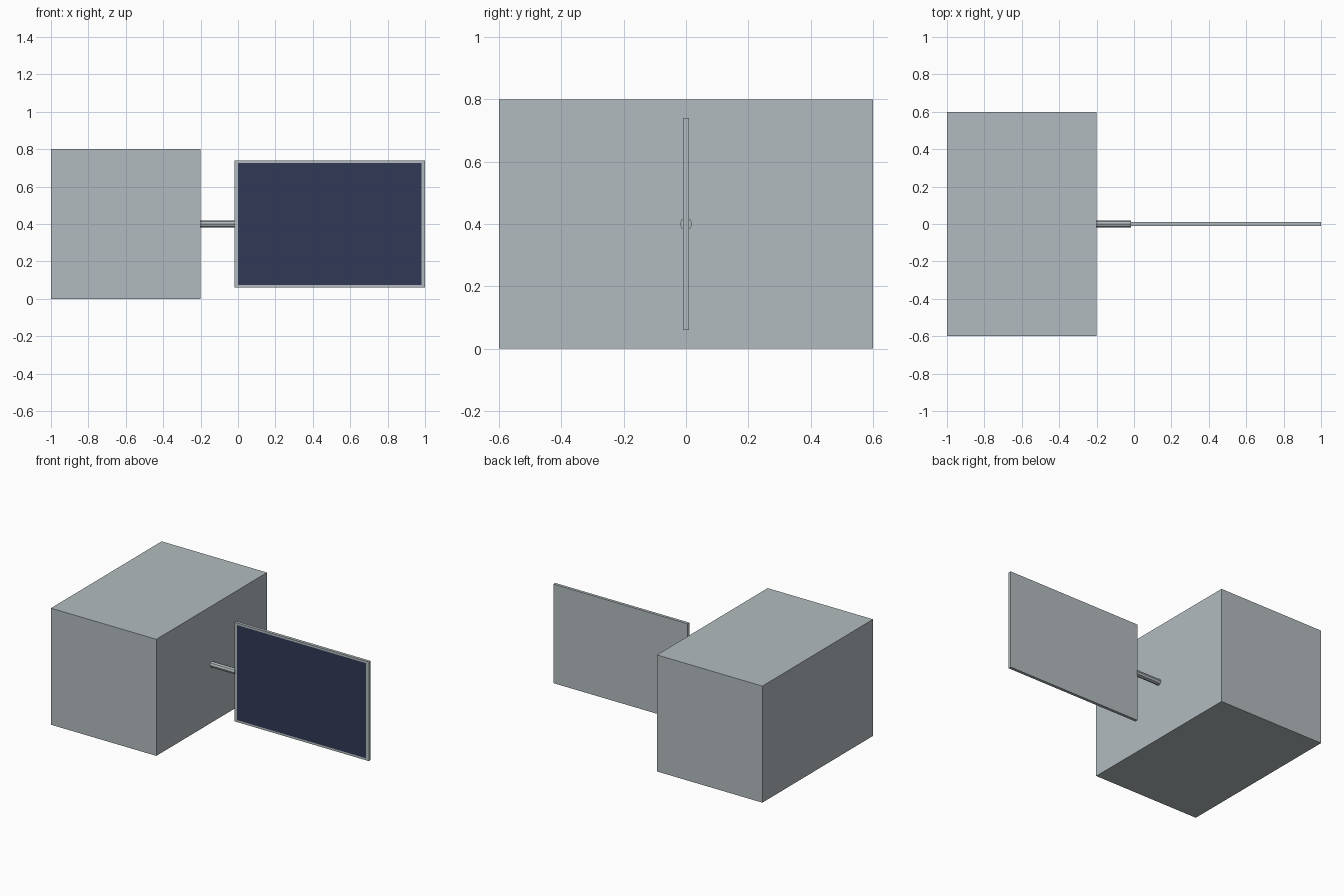
import bpy, bmesh
from math import pi
from mathutils import Matrix, Vector

if "Cube" in bpy.data.objects:
    bpy.data.objects.remove(bpy.data.objects["Cube"], do_unlink=True)


def material(name, rgb):
    mat = bpy.data.materials.new(name)
    mat.use_nodes = True
    mat.diffuse_color = (*rgb, 1)
    mat.node_tree.nodes["Principled BSDF"].inputs["Base Color"].default_value = (*rgb, 1)
    return mat


metal = material("light grey metal", (0.45, 0.50, 0.52))
solar = material("dark blue cells", (0.03, 0.04, 0.09))


def finish(name, bm, *mats):
    mesh = bpy.data.meshes.new(name)
    bm.to_mesh(mesh)
    bm.free()
    for mat in mats:
        mesh.materials.append(mat)
    obj = bpy.data.objects.new(name, mesh)
    bpy.context.collection.objects.link(obj)
    return obj


def box(low, high):
    low, high = Vector(low), Vector(high)
    bm = bmesh.new()
    bmesh.ops.create_cube(bm, size=1, matrix=Matrix.Translation((low + high) / 2)
                          @ Matrix.Diagonal((*(high - low), 1)))
    return bm


# Main body
finish("body", box((-1, -0.6, 0), (-0.2, 0.6, 0.8)), metal)

# Eight-sided arm joining body and panel
bm = bmesh.new()
bmesh.ops.create_cone(bm, cap_ends=True, segments=8, radius1=0.02, radius2=0.02, depth=0.19,
                      matrix=Matrix.Translation((-0.11, 0, 0.4)) @ Matrix.Rotation(pi / 2, 4, "Y"))
finish("panel_arm", bm, metal)

# Panel with a flush inset of cells on its front face
bm = box((-0.02, -0.01, 0.06), (1, 0.01, 0.74))
bm.normal_update()
front = min(bm.faces, key=lambda f: f.normal.y)
centre = front.calc_center_median()
bmesh.ops.inset_individual(bm, faces=[front], thickness=0.01)
for v in front.verts:
    v.co.x = centre.x + (0.49 if v.co.x > centre.x else -0.49)
    v.co.z = centre.z + (0.326 if v.co.z > centre.z else -0.326)
front.material_index = 1
finish("solar_panel", bm, metal, solar)
